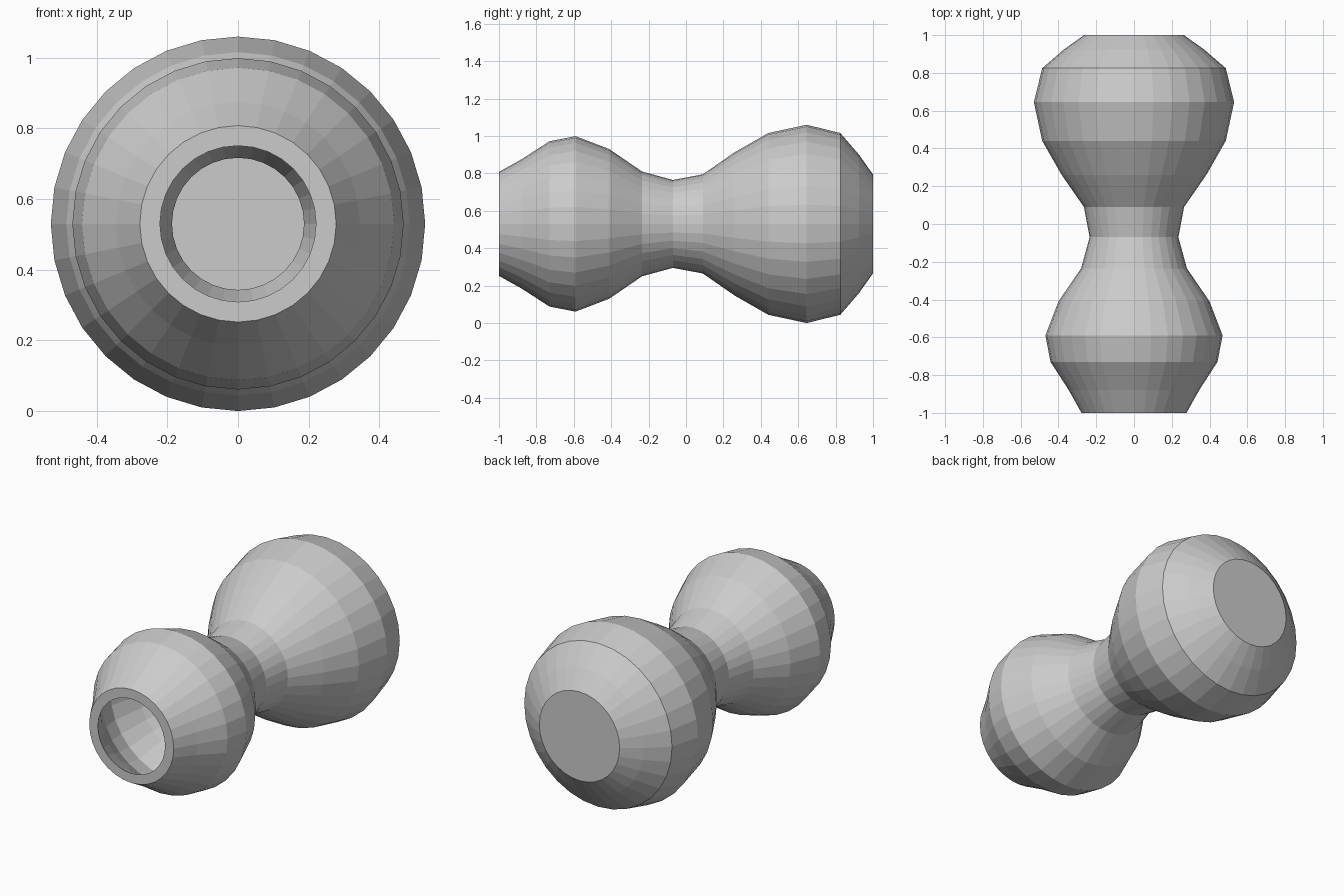
import bpy, bmesh, math
from mathutils import Vector

if "Cube" in bpy.data.objects:
    bpy.data.objects.remove(bpy.data.objects["Cube"])

SIDES = 32
CENTRE_Z = 0.53
WALL = 0.048

# outer profile: (y, radius) from the open mouth to the closed base
outer = [(-1, .278), (-.88, .345), (-.73, .442), (-.59, .469), (-.41, .40),
         (-.235, .28), (-.07, .235), (.09, .265), (.26, .383), (.44, .486),
         (.645, .53), (.825, .486), (.925, .37), (1, .264)]

# inner profile: outer one moved inwards by the wall thickness
inner = [(-1, .221)]
for a, b, c in zip(outer, outer[1:], outer[2:]):
    d = (Vector(c) - Vector(a)).normalized()
    inner.append((b[0] + d.y * WALL, b[1] - d.x * WALL))
inner[-1] = (.885, .345)
inner.append((.952, .25))

bm = bmesh.new()


def ring(y, r):
    steps = [2 * math.pi * i / SIDES for i in range(SIDES)]
    return [bm.verts.new((r * math.sin(t), y, CENTRE_Z + r * math.cos(t))) for t in steps]


# one continuous skin: base, outer wall, flat rim, inner wall, floor
rings = [ring(y, r) for y, r in outer[::-1] + inner]
for a, b in zip(rings, rings[1:]):
    for i in range(SIDES):
        j = (i + 1) % SIDES
        bm.faces.new((a[i], a[j], b[j], b[i]))
bm.faces.new(rings[0])
bm.faces.new(rings[-1])
bmesh.ops.recalc_face_normals(bm, faces=bm.faces)

mesh = bpy.data.meshes.new("hollow_vase")
bm.to_mesh(mesh)
bm.free()
vase = bpy.data.objects.new("hollow_vase", mesh)
bpy.context.collection.objects.link(vase)

# single plain colour
grey = bpy.data.materials.new("light grey")
grey.diffuse_color = (0.6, 0.6, 0.6, 1)
grey.use_nodes = True
grey.node_tree.nodes["Principled BSDF"].inputs["Base Color"].default_value = grey.diffuse_color
mesh.materials.append(grey)
